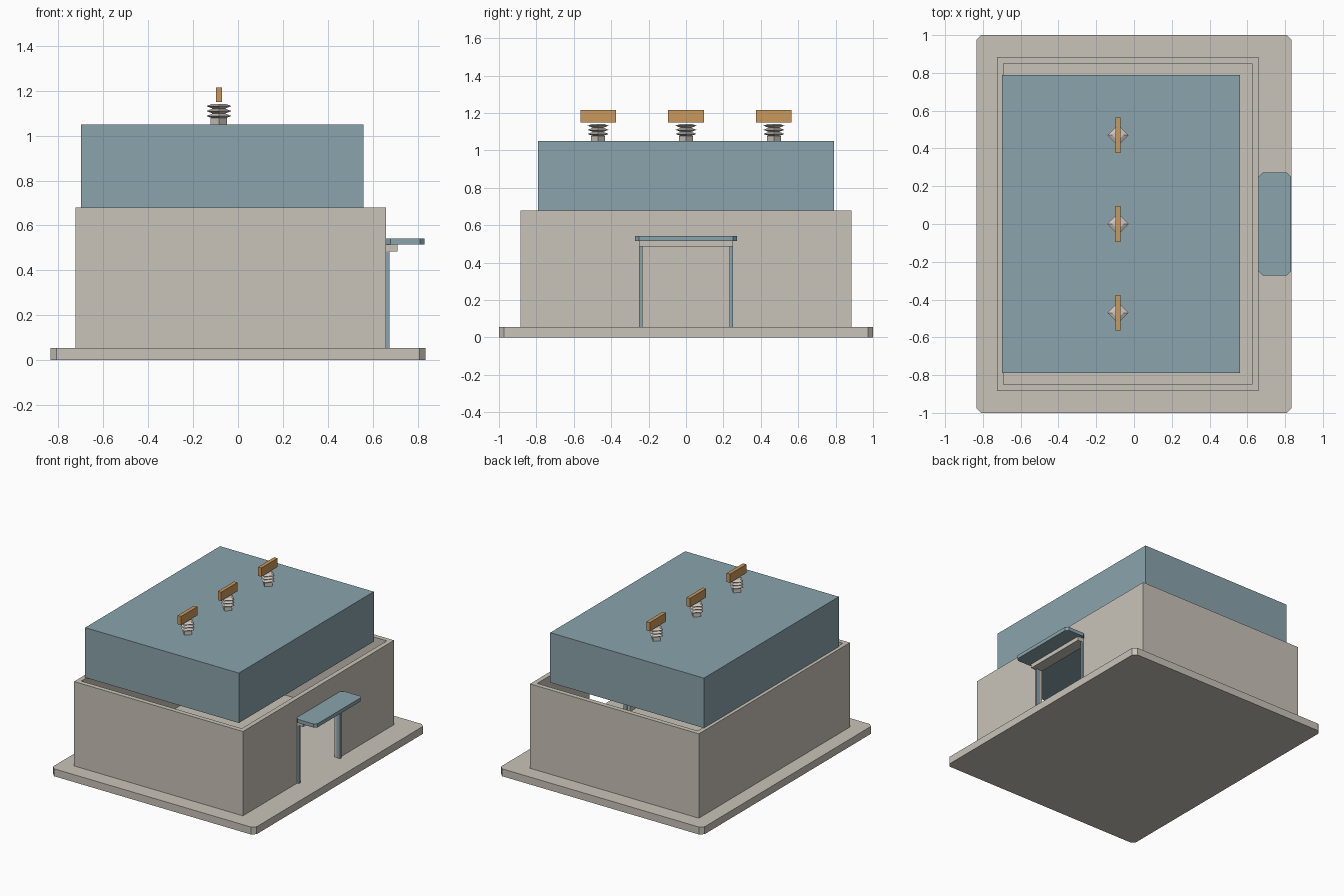
import bpy, bmesh, math
from mathutils import Matrix, Vector

old = bpy.data.objects.get("Cube")
if old:
    bpy.data.objects.remove(old, do_unlink=True)


def material(name, rgb):
    m = bpy.data.materials.new(name)
    m.use_nodes = True
    m.diffuse_color = (*rgb, 1)
    m.node_tree.nodes["Principled BSDF"].inputs["Base Color"].default_value = (*rgb, 1)
    return m


CONCRETE = material("pale concrete", (0.584, 0.553, 0.485))
BLUE = material("dusty blue", (0.254, 0.371, 0.413))
COPPER = material("copper orange", (0.597, 0.314, 0.107))
CERAMIC = material("pale ceramic", (0.610, 0.565, 0.515))


def finish(name, bm, mat):
    bmesh.ops.recalc_face_normals(bm, faces=bm.faces[:])
    mesh = bpy.data.meshes.new(name)
    bm.to_mesh(mesh)
    bm.free()
    mesh.materials.append(mat)
    ob = bpy.data.objects.new(name, mesh)
    bpy.context.collection.objects.link(ob)
    return ob


def box(name, x, y, z, mat, chamfer=0):
    """Box from (min, max) ranges, optionally with chamfered upright edges."""
    bm = bmesh.new()
    size = Vector((x[1] - x[0], y[1] - y[0], z[1] - z[0]))
    mid = Vector((sum(x), sum(y), sum(z))) / 2
    bmesh.ops.create_cube(bm, size=1,
                          matrix=Matrix.Translation(mid) @ Matrix.Diagonal((*size, 1)))
    if chamfer:
        upright = [e for e in bm.edges
                   if abs(e.verts[0].co.z - e.verts[1].co.z) > size.z / 2]
        bmesh.ops.bevel(bm, geom=upright, offset=chamfer, segments=1, affect='EDGES')
    return finish(name, bm, mat)


def cut(target, cutter):
    cutter.hide_render = True
    mod = target.modifiers.new("cut", 'BOOLEAN')
    mod.operation = 'DIFFERENCE'
    mod.solver = 'EXACT'
    mod.object = cutter
    bpy.context.view_layer.objects.active = target
    bpy.ops.object.modifier_apply(modifier=mod.name)
    bpy.data.objects.remove(cutter, do_unlink=True)


def lathe(name, profile, sides, centre, mat):
    """Closed faceted solid from (radius, height) points."""
    bm = bmesh.new()
    rings = []
    for r, z in profile:
        angles = [math.tau * i / sides for i in range(sides)]
        rings.append([bm.verts.new((centre[0] + r * math.cos(a),
                                    centre[1] + r * math.sin(a), z)) for a in angles])
    for a, b in zip(rings, rings[1:]):
        for i in range(sides):
            j = (i + 1) % sides
            bm.faces.new((a[i], a[j], b[j], b[i]))
    bm.faces.new(rings[0][::-1])
    bm.faces.new(rings[-1])
    return finish(name, bm, mat)


FLOOR, EAVES, TOP = 0.055, 0.68, 1.05

# Ground slab
box("base_slab", (-0.835, 0.835), (-1, 1), (0, FLOOR), CONCRETE, 0.027)

# Hollow walls with a doorway
walls = box("walls", (-0.725, 0.66), (-0.885, 0.885), (FLOOR, EAVES), CONCRETE)
cut(walls, box("room_cutter", (-0.69, 0.625), (-0.85, 0.85), (0, 1), CONCRETE))
cut(walls, box("door_cutter", (0.5, 0.8), (-0.235, 0.235), (0, 0.485), CONCRETE))

# Upper block
box("roof_block", (-0.70, 0.56), (-0.79, 0.79), (EAVES, TOP), BLUE)

# Doorway: posts, lintel and canopy
for side, label in ((-1, "right"), (1, "left")):
    y = sorted((side * 0.233, side * 0.25))
    box("door_post_" + label, (0.645, 0.675), y, (FLOOR, 0.485), BLUE)
box("door_lintel_lower", (0.65, 0.71), (-0.25, 0.25), (0.485, 0.515), CONCRETE)
box("door_canopy", (0.66, 0.83), (-0.272, 0.272), (0.515, 0.542), BLUE, 0.02)

# Insulators with contact bars
X = -0.085
stack = [(0.037, TOP), (0.037, 1.078)]
for k in range(3):
    z = 1.078 + k * 0.022
    stack += [(0.03, z), (0.056, z + 0.01), (0.03, z + 0.02)]
for n, y in enumerate((-0.47, 0, 0.47), 1):
    lathe(f"insulator_{n}", stack, 4, (X, y), CERAMIC)
    box(f"contact_bar_{n}", (X - 0.0135, X + 0.0135), (y - 0.095, y + 0.095),
        (1.15, 1.215), COPPER)
